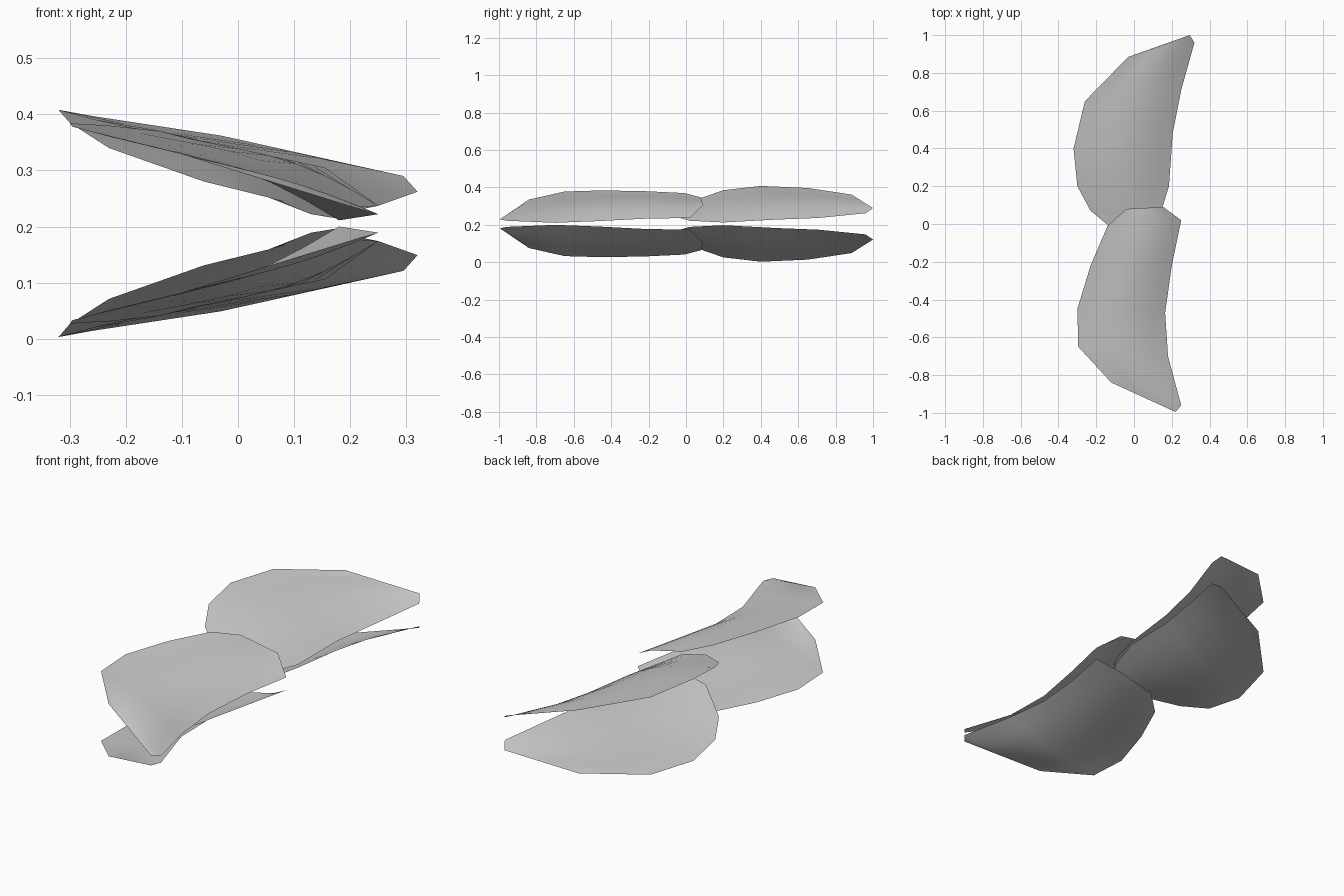
import bpy, bmesh, math

cube = bpy.data.objects.get("Cube")
if cube:
    bpy.data.objects.remove(cube, do_unlink=True)

MID = 0.2055      # height of the plane between upper and lower blades
COLUMNS = 8

grey = bpy.data.materials.new("light_grey")
grey.use_nodes = True
colour = (0.6, 0.6, 0.6, 1)
grey.diffuse_color = colour
grey.node_tree.nodes["Principled BSDF"].inputs["Base Color"].default_value = colour

# Each row: leading-edge point, trailing-edge point, camber height
front_rows = [
    ((-0.04, 0.08, 0.347), (0.155, 0.09, 0.305), 0),
    ((-0.14, -0.01, 0.37), (0.25, 0.02, 0.237), 0.025),
    ((-0.23, -0.22, 0.38), (0.20, -0.22, 0.233), 0.03),
    ((-0.30, -0.45, 0.384), (0.165, -0.47, 0.22), 0.03),
    ((-0.295, -0.65, 0.378), (0.18, -0.70, 0.211), 0.028),
    ((-0.12, -0.84, 0.335), (0.25, -0.96, 0.222), 0.01),
]
rear_rows = [
    ((-0.06, -0.07, 0.28), (0.07, -0.07, 0.248), 0),
    ((-0.23, 0.07, 0.34), (0.13, 0.02, 0.222), 0.015),
    ((-0.30, 0.20, 0.385), (0.185, 0.20, 0.213), 0.028),
    ((-0.32, 0.40, 0.408), (0.205, 0.48, 0.228), 0.03),
    ((-0.26, 0.65, 0.397), (0.25, 0.71, 0.237), 0.028),
    ((-0.03, 0.885, 0.362), (0.32, 0.96, 0.262), 0.01),
]


def blade(name, rows, tip, side):
    """Thin cambered sheet; side is 1 above the middle plane, -1 below."""
    bm = bmesh.new()

    def vert(p):
        return bm.verts.new((p[0], p[1], MID + side * (p[2] - MID)))

    grid = []
    for lead, trail, camber in rows:
        line = []
        for i in range(COLUMNS + 1):
            t = i / COLUMNS
            p = [a + (b - a) * t for a, b in zip(lead, trail)]
            p[2] += camber * math.sin(math.pi * t ** 1.4)
            line.append(vert(p))
        grid.append(line)
    for a, b in zip(grid, grid[1:]):
        for i in range(COLUMNS):
            bm.faces.new((a[i], a[i + 1], b[i + 1], b[i]))
    # close the pointed end as a fan
    end = vert(tip)
    for i in range(COLUMNS):
        bm.faces.new((grid[-1][i], grid[-1][i + 1], end))
    # outer surface faces away from the middle plane
    bm.normal_update()
    for f in bm.faces:
        f.smooth = True
        if f.normal.z * side < 0:
            f.normal_flip()
    mesh = bpy.data.meshes.new(name)
    bm.to_mesh(mesh)
    bm.free()
    mesh.materials.append(grey)
    obj = bpy.data.objects.new(name, mesh)
    bpy.context.collection.objects.link(obj)


for label, side in (("upper", 1), ("lower", -1)):
    blade(label + "_front_blade", front_rows, (0.22, -0.995, 0.23), side)
    blade(label + "_rear_blade", rear_rows, (0.295, 1.0, 0.29), side)
